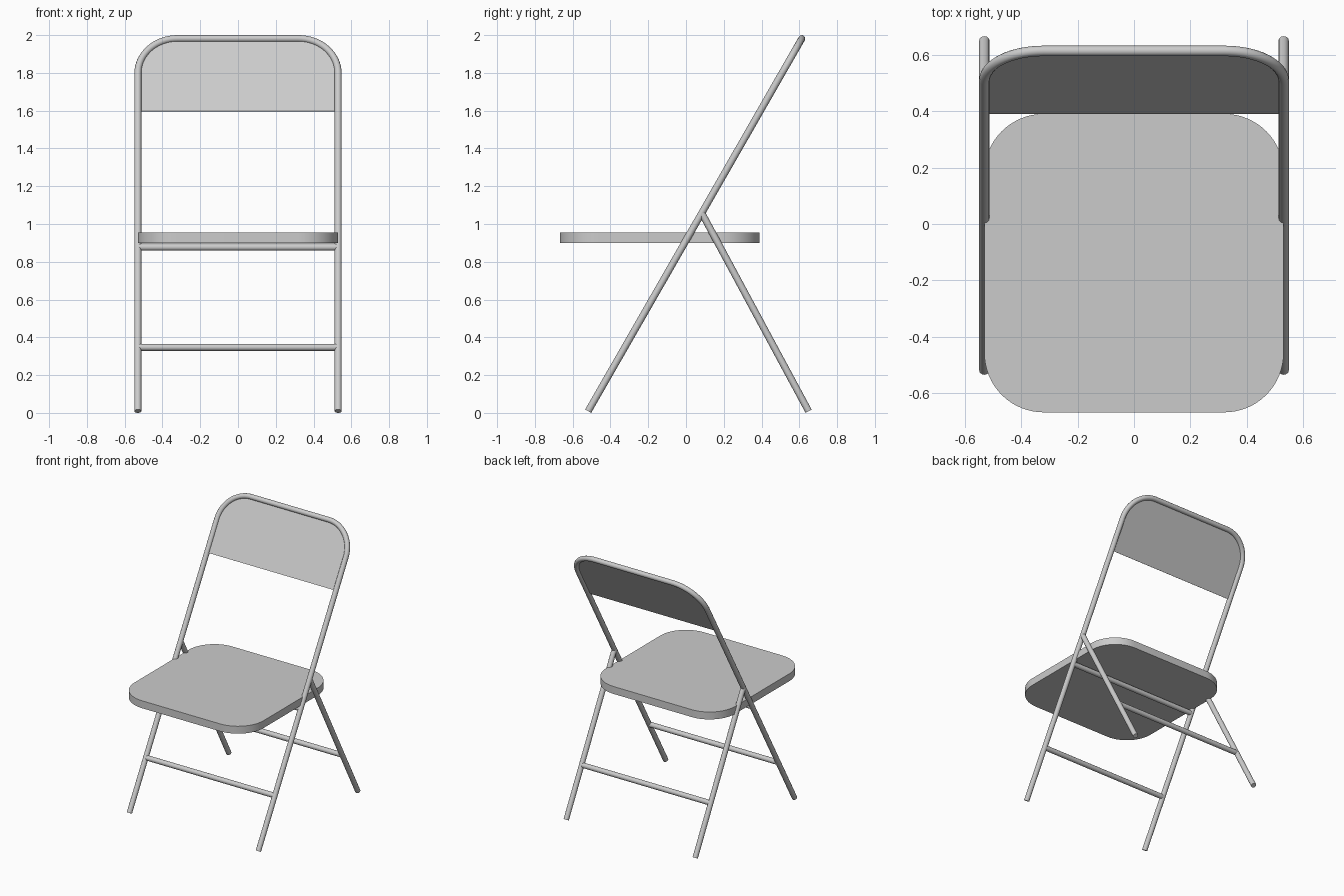
import bpy
import bmesh
from math import cos, sin, pi, radians
from mathutils import Vector

cube = bpy.data.objects.get("Cube")
if cube:
    bpy.data.objects.remove(cube, do_unlink=True)

GREY = (0.6, 0.6, 0.6, 1.0)
metal = bpy.data.materials.new("light_grey")
metal.use_nodes = True
metal.diffuse_color = GREY
metal.node_tree.nodes["Principled BSDF"].inputs["Base Color"].default_value = GREY

TUBE = 0.0185     # tube radius
HALF = 0.53       # half width between tube centres
CORNER = 0.21     # rounded corner radius
FOOT = Vector((0, -0.518, 0.009))
TOP = Vector((0, 0.613, 1.9815))
SLOPE = (TOP - FOOT).normalized()
LENGTH = (TOP - FOOT).length


def on_frame(x, s):
    """Point in the leaning frame plane, s measured up the slope."""
    return FOOT + SLOPE * s + Vector((x, 0, 0))


def frame_at(z):
    return FOOT.lerp(TOP, (z - FOOT.z) / (TOP.z - FOOT.z))


def arc(cx, cy, start, steps=16):
    """Quarter circle, counter-clockwise from the start angle."""
    angles = [radians(start) + pi / 2 * i / steps for i in range(steps + 1)]
    return [(cx + CORNER * cos(a), cy + CORNER * sin(a)) for a in angles]


def finish(obj):
    bpy.ops.object.select_all(action='DESELECT')
    obj.select_set(True)
    bpy.context.view_layer.objects.active = obj
    if obj.type == 'CURVE':
        bpy.ops.object.convert(target='MESH')
        obj = bpy.context.object
    obj.data.materials.clear()
    obj.data.materials.append(metal)
    bpy.ops.object.shade_smooth_by_angle(angle=radians(35))


def tube(name, points):
    curve = bpy.data.curves.new(name, 'CURVE')
    curve.dimensions = '3D'
    curve.bevel_depth = TUBE
    curve.bevel_resolution = 4
    curve.use_fill_caps = True
    spline = curve.splines.new('POLY')
    spline.points.add(len(points) - 1)
    for p, co in zip(spline.points, points):
        p.co = (*co, 1)
    obj = bpy.data.objects.new(name, curve)
    bpy.context.collection.objects.link(obj)
    finish(obj)


def slab(name, outline, offset):
    """Flat outline extruded along the offset vector."""
    bm = bmesh.new()
    face = bm.faces.new([bm.verts.new(p) for p in outline])
    new = bmesh.ops.extrude_face_region(bm, geom=[face], use_keep_orig=True)
    verts = [g for g in new["geom"] if isinstance(g, bmesh.types.BMVert)]
    bmesh.ops.translate(bm, verts=verts, vec=offset)
    bmesh.ops.recalc_face_normals(bm, faces=bm.faces)
    mesh = bpy.data.meshes.new(name)
    bm.to_mesh(mesh)
    bm.free()
    obj = bpy.data.objects.new(name, mesh)
    bpy.context.collection.objects.link(obj)
    finish(obj)


# Main frame: front legs and back hoop bent from one tube
inner = HALF - CORNER
hoop = arc(inner, LENGTH - CORNER, 0) + arc(-inner, LENGTH - CORNER, 90)
path = [(HALF, 0)] + hoop + [(-HALF, 0)]
tube("main_frame", [on_frame(x, s) for x, s in path])

# Backrest panel filling the top of the hoop
low = (frame_at(1.596) - FOOT).length
normal = SLOPE.cross(Vector((1, 0, 0))).normalized()
outline = [(HALF, low)] + hoop + [(-HALF, low)]
slab("backrest_panel", [on_frame(x, s) - normal * 0.002 for x, s in outline],
     normal * 0.004)

# Seat with rounded corners
front, back = -0.667, 0.39
corners = (arc(inner, back - CORNER, 0) + arc(-inner, back - CORNER, 90)
           + arc(-inner, front + CORNER, 180) + arc(inner, front + CORNER, 270))
slab("seat", [(x, y, 0.90) for x, y in corners], Vector((0, 0, 0.055)))

# Rear legs
hinge = Vector((0, 0.084, 1.057))
rear_foot = Vector((0, 0.649, 0.009))
for side, sign in (("left", 1), ("right", -1)):
    shift = Vector((sign * HALF, 0, 0))
    tube("rear_leg_" + side, [hinge + shift, rear_foot + shift])

# Crossbars
rear_mid = rear_foot.lerp(hinge, (0.347 - rear_foot.z) / (hinge.z - rear_foot.z))
for name, centre in (("front_crossbar", frame_at(0.347)),
                     ("seat_crossbar", frame_at(0.877)),
                     ("rear_crossbar", rear_mid)):
    tube(name, [centre + Vector((x, 0, 0)) for x in (-HALF, HALF)])
